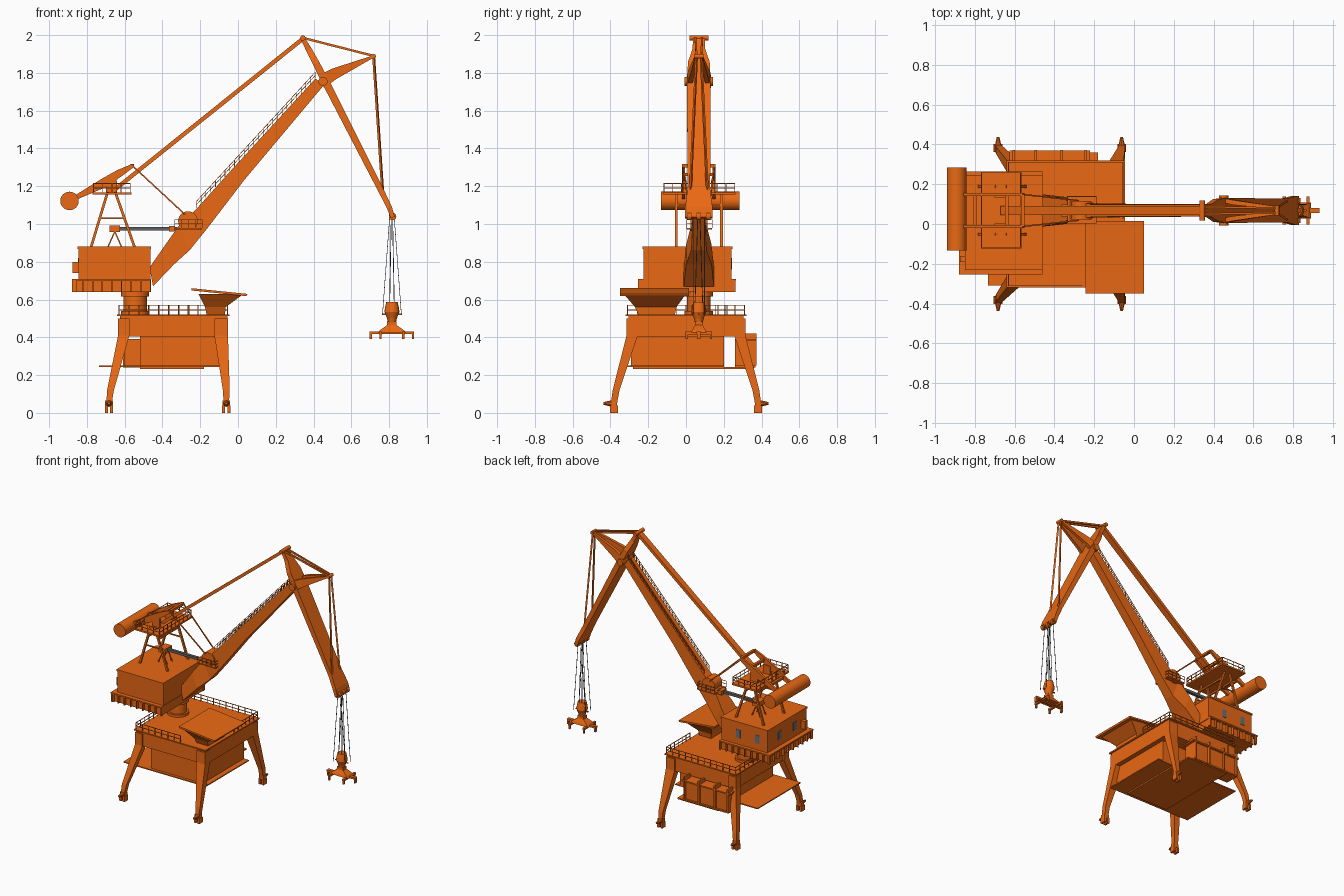
import bpy, bmesh, math
from mathutils import Vector, Matrix

if "Cube" in bpy.data.objects:
    bpy.data.objects.remove(bpy.data.objects["Cube"])

Y = 0.068  # centre line of the slewing part


def material(name, rgb):
    m = bpy.data.materials.new(name)
    m.diffuse_color = (*rgb, 1)
    m.use_nodes = True
    m.node_tree.nodes["Principled BSDF"].inputs["Base Color"].default_value = m.diffuse_color
    return m


ORANGE = material("orange_paint", (0.82, 0.14, 0.007))
GREY = material("grey_steel", (0.12, 0.12, 0.13))
GLASS = material("window_glass", (0.12, 0.17, 0.22))


def finish(name, bm, mat=ORANGE, smooth=False):
    bmesh.ops.recalc_face_normals(bm, faces=bm.faces)
    me = bpy.data.meshes.new(name)
    bm.to_mesh(me)
    bm.free()
    ob = bpy.data.objects.new(name, me)
    me.materials.append(mat)
    bpy.context.collection.objects.link(ob)
    if smooth:
        bpy.ops.object.select_all(action='DESELECT')
        ob.select_set(True)
        bpy.context.view_layer.objects.active = ob
        bpy.ops.object.shade_smooth_by_angle(angle=math.radians(35))
    return ob


def boxes(name, items, mat=ORANGE):
    """items: (x0, x1, y0, y1, z0, z1)"""
    bm = bmesh.new()
    for x0, x1, y0, y1, z0, z1 in items:
        m = Matrix.Translation(((x0 + x1) / 2, (y0 + y1) / 2, (z0 + z1) / 2))
        bmesh.ops.create_cube(bm, size=1, matrix=m @ Matrix.Diagonal((x1 - x0, y1 - y0, z1 - z0, 1)))
    return finish(name, bm, mat)


def bars(name, items, mat=ORANGE):
    """items: (start, end, horizontal width, thickness)"""
    bm = bmesh.new()
    for p, q, w, t in items:
        p, q = Vector(p), Vector(q)
        d = q - p
        m = Matrix.Translation((p + q) / 2) @ d.to_track_quat('Z', 'Y').to_matrix().to_4x4()
        bmesh.ops.create_cube(bm, size=1, matrix=m @ Matrix.Diagonal((w, t, d.length, 1)))
    return finish(name, bm, mat)


def rounds(name, items, n=24, mat=ORANGE):
    """items: (start, end, start radius, end radius)"""
    bm = bmesh.new()
    for p, q, r1, r2 in items:
        p, q = Vector(p), Vector(q)
        d = q - p
        m = Matrix.Translation((p + q) / 2) @ d.to_track_quat('Z', 'Y').to_matrix().to_4x4()
        bmesh.ops.create_cone(bm, cap_ends=True, segments=n, radius1=r1, radius2=r2, depth=d.length, matrix=m)
    return finish(name, bm, mat, True)


def loft(name, rings):
    bm = bmesh.new()
    vs = [[bm.verts.new(c) for c in r] for r in rings]
    n = len(vs[0])
    for a, b in zip(vs, vs[1:]):
        for i in range(n):
            bm.faces.new((a[i], a[(i + 1) % n], b[(i + 1) % n], b[i]))
    bm.faces.new(vs[0])
    bm.faces.new(vs[-1])
    return finish(name, bm)


def stack(name, levels):
    """levels: (x0, x1, y0, y1, z) rectangles lofted upward"""
    return loft(name, [[(a, c, z), (b, c, z), (b, d, z), (a, d, z)] for a, b, c, d, z in levels])


def strip(name, secs, y=Y):
    """secs: (lower x, lower z, upper x, upper z, y width)"""
    return loft(name, [[(a, y - w / 2, b), (a, y + w / 2, b), (c, y + w / 2, d), (c, y - w / 2, d)]
                       for a, b, c, d, w in secs])


def railing(name, path, h, step=0.05, t=0.004):
    items = []
    up = Vector((0, 0, h))
    for p, q in zip(path, path[1:]):
        p, q = Vector(p), Vector(q)
        items += [(p + up * k, q + up * k, t, t) for k in (0.5, 1)]
        n = max(1, round((q - p).length / step))
        for i in range(n + 1):
            c = p.lerp(q, i / n)
            items.append((c, c + up, t, t))
    bars(name, items)


# --- portal: deck, legs, bogies ---
boxes("portal_deck", [(-.625, -.055, -.305, .305, .405, .515), (-.64, -.045, -.32, .32, .513, .522)])
for sx, tx0, tx1, fx in ((-1, -.635, -.575, -.683), (1, -.125, -.053, -.062)):
    for sy in (-1, 1):
        tag = ("left" if sx < 0 else "right") + ("_front" if sy < 0 else "_back")
        ya, yb = sorted((sy * .315, sy * .255))
        fa, fb = sorted((sy * .365, sy * .398))
        ma, mb = sorted((sy * .352, sy * .388))
        mx = fx + .006 if sx < 0 else fx - .002
        stack("leg_" + tag, [(fx - .014, fx + .014, fa, fb, .05), (mx - .016, mx + .02, ma, mb, .12),
                             (tx0, tx1, ya, yb, .41), (tx0, tx1, ya, yb, .50)])
        boxes("bogie_" + tag, [(fx + o - .008, fx + o + .008, fa - .004, fb + .004, 0, .04) for o in (-.014, .014)]
              + [(fx - .02, fx + .02, fa, fb, .035, .065)])
        rounds("buffer_" + tag, [((fx, sy * .39, .05), (fx, sy * .438, .05), .018, .007)], 10)

# --- lower machinery room, floor plate and side cabinets ---
boxes("lower_room", [(-.52, -.09, -.29, .2, .25, .41)])
boxes("lower_floor", [(-.735, -.05, -.31, .2, .242, .25), (-.52, -.18, -.28, .36, .232, .242)])
boxes("side_cabinet", [(-.6, -.24, .26, .355, .25, .385), (-.625, -.22, .26, .37, .382, .392),
                       (-.61, -.23, .26, .368, .24, .25)])
boxes("cabinet_brackets", [(x, x + .012, .30, .372, .25, .42) for x in (-.61, -.5, -.37, -.25)])
railing("deck_railing", [(-.26, -.31, .52), (-.63, -.31, .52), (-.63, .31, .52), (-.055, .31, .52),
                         (-.055, .03, .52)], .05)

# --- hopper on deck with tilted rim ---
stack("hopper_funnel", [(-.165, -.07, -.25, -.06, .515), (-.175, -.065, -.27, -.05, .56),
                        (-.21, .03, -.33, .0, .63)])
loft("hopper_rim", [[(-.245, y, .648), (.045, y, .618), (.05, y, .63), (-.245, y, .66)] for y in (-.35, .015)])

# --- slewing column and machine house ---
rounds("slew_column", [((-.545, Y, .515), (-.545, Y, .62), .062, .062), ((-.545, Y, .615), (-.545, Y, .645), .075, .075),
                       ((-.545, Y, .52), (-.545, Y, .54), .075, .075)], 32)
boxes("house_base", [(-.86, -.465, -.235, .245, .64, .70), (-.88, -.46, -.255, .265, .7, .71)])
ribs = []
for i in range(9):
    x = -.875 + i * .051
    ribs += [(x, x + .007, -.253, -.23, .64, .702), (x, x + .007, .24, .263, .64, .702)]
for i in range(10):
    y = -.25 + i * .056
    ribs.append((-.878, -.855, y, y + .007, .64, .702))
boxes("base_ribs", ribs)
boxes("machine_house", [(-.845, -.463, -.225, .24, .7, .87), (-.85, -.46, -.23, .245, .868, .88)])
boxes("house_windows", [(x, x + .035, .239, .243, .76, .82) for x in (-.78, -.62)]
      + [(-.848, -.842, y, y + .035, .76, .82) for y in (-.1, .08)], GLASS)
boxes("wall_unit", [(-.875, -.845, -.19, -.16, .74, .8)])

# --- A-frame tower with platform ---
tower = []
for y in (Y - .12, Y + .12):
    tower += [((-.78, y, .87), (-.69, y, 1.17), .014, .014), ((-.545, y, .87), (-.65, y, 1.17), .014, .014),
              ((-.735, y, 1.03), (-.6, y, 1.03), .008, .008)]
tower += [((x, Y - .12, 1.1), (x, Y + .12, 1.1), .012, .012) for x in (-.71, -.625)]
bars("a_frame", tower)
boxes("tower_platform", [(-.77, -.565, Y - .19, Y + .195, 1.155, 1.167)])
railing("tower_railing", [(-.765, Y - .185, 1.165), (-.57, Y - .185, 1.165), (-.57, Y + .19, 1.165),
                          (-.765, Y + .19, 1.165), (-.765, Y - .185, 1.165)], .05)
boxes("rocker_pedestal", [(-.70, -.64, y - .01, y + .01, 1.16, 1.23) for y in (Y - .075, Y + .075)])

# --- counterweight rocker ---
rounds("counterweight", [((-.892, Y - .2, 1.122), (-.892, Y + .215, 1.122), .049, .049)], 32)
for s, tag in ((-1, "front"), (1, "back")):
    strip("rocker_" + tag, [(-.88, 1.118, -.89, 1.135, .016), (-.70, 1.195, -.72, 1.24, .016),
                            (-.62, 1.25, -.64, 1.285, .016), (-.55, 1.302, -.56, 1.318, .016)], Y + s * .08)
    bars("rocker_link_" + tag, [((-.555, Y + s * .08, 1.305), (-.28, Y + s * .05, 1.05), .007, .007)])
bars("rocker_cross_ties", [((x, Y - .08, z), (x, Y + .08, z), .018, .018)
                           for x, z in ((-.56, 1.308), (-.64, 1.262), (-.8, 1.17))])

# --- boom with walkway and luffing drive ---
strip("boom", [(-.45, .67, -.468, .77, .16), (-.34, .785, -.385, .89, .135), (-.255, .862, -.31, .995, .08),
               (-.16, .98, -.22, 1.08, .07), (.035, 1.235, -.04, 1.28, .066), (.455, 1.735, .41, 1.77, .06)])
rail = []
for s in (-1, 1):
    railing("boom_railing_" + ("front" if s < 0 else "back"),
            [(-.22, Y + s * .03, 1.085), (.41, Y + s * .03, 1.77)], .035, .037, .003)
rounds("boom_drum", [((-.265, Y - .045, 1.015), (-.265, Y + .045, 1.015), .052, .052)], 24)
boxes("boom_platform", [(-.335, -.19, Y - .065, Y + .07, .972, .98)])
railing("boom_platform_railing", [(-.335, Y - .065, .98), (-.19, Y - .065, .98), (-.19, Y + .07, .98),
                                  (-.335, Y + .07, .98)], .043, .04, .003)
bars("luffing_rack", [((-.66, Y, .975), (-.32, Y, .975), .022, .018)], GREY)
boxes("luffing_drive", [(-.68, -.625, Y - .04, Y + .04, .958, .992), (-.365, -.335, Y - .03, Y + .03, .96, .99)])
bars("luffing_stand", [((-.652, Y + s, .96), (x, Y + s, .875), .007, .007) for s in (-.03, .03) for x in (-.69, -.615)])

# --- tie beam, jib and bracing ---
bars("tie_beam", [((-.665, Y, 1.172), (.345, Y, 1.982), .045, .022)])
strip("jib", [(.332, 1.978, .35, 1.992, .062), (.362, 1.915, .39, 1.928, .066), (.398, 1.842, .43, 1.858, .115),
              (.445, 1.745, .48, 1.765, .125), (.745, 1.168, .772, 1.182, .12), (.79, 1.08, .815, 1.09, .145),
              (.808, 1.03, .83, 1.038, .145)])
rounds("jib_head_sheaves", [((.818, Y + o - .012, 1.04), (.818, Y + o + .012, 1.04), .02, .02)
                            for o in (-.05, 0, .05)], 16)
rounds("jib_pins", [((.343, Y - .05, 1.985), (.343, Y + .05, 1.985), .014, .014),
                    ((.45, Y - .075, 1.755), (.45, Y + .075, 1.755), .024, .024),
                    ((.718, Y - .025, 1.888), (.718, Y + .025, 1.888), .012, .012)], 16)
for s, tag in ((-1, "front"), (1, "back")):
    loft("jib_strut_" + tag, [[(x + a, Y + s * m - w, z - h), (x + a, Y + s * m + w, z - h),
                               (x, Y + s * m + w, z + h), (x, Y + s * m - w, z + h)]
                              for x, z, m, w, h, a in ((.435, 1.755, .052, .012, .035, .02),
                                                       (.50, 1.795, .04, .012, .028, .02),
                                                       (.72, 1.888, .012, .008, .006, 0))])
    bars("jib_stays_" + tag, [((.345, Y + s * .018, 1.985), (.718, Y + s * .012, 1.89), .01, .012),
                              ((.718, Y + s * .012, 1.888), (.766, Y + s * .045, 1.17), .01, .012)])

# --- hoist ropes and grab ---
G = .815
ropes = [((G + o * .3, Y + p * .3, 1.03), (G + o, Y + p, .58), .003, .003)
         for o in (-.012, .012) for p in (-.02, .02)]
ropes += [((G + o * .25, Y + p, 1.03), (G + o, Y + p, .52), .003, .003)
          for o in (-.05, .05) for p in (-.03, .03)]
bars("hoist_ropes", ropes, GREY)
rounds("grab_body", [((G, Y, .50), (G, Y, .535), .026, .04), ((G, Y, .535), (G, Y, .56), .04, .036),
                     ((G, Y, .56), (G, Y, .588), .036, .03), ((G, Y, .475), (G, Y, .50), .02, .026)], 16)
bars("grab_rope_guide", [((G - .052, Y, .522), (G + .052, Y, .522), .008, .006)])
stack("grab_head", [(G - .075, G + .075, Y - .04, Y + .04, .425), (G - .06, G + .06, Y - .035, Y + .035, .44),
                    (G - .025, G + .025, Y - .02, Y + .02, .465), (G - .025, G + .025, Y - .02, Y + .02, .485)])
boxes("grab_spreader", [(G - .118, G + .118, Y - .012, Y + .012, .418, .432)]
      + [(G + o - .008, G + o + .008, Y - .07, Y + .07, .415, .43) for o in (-.06, .06)])
boxes("grab_claws", [(G + o - .006, G + o + .006, Y - .01, Y + .01, .39, .42) for o in (-.112, .112)]
      + [(G + o - .006, G + o + .006, Y + p - .006, Y + p + .006, .39, .42)
         for o in (-.06, .06) for p in (-.064, .064)])
